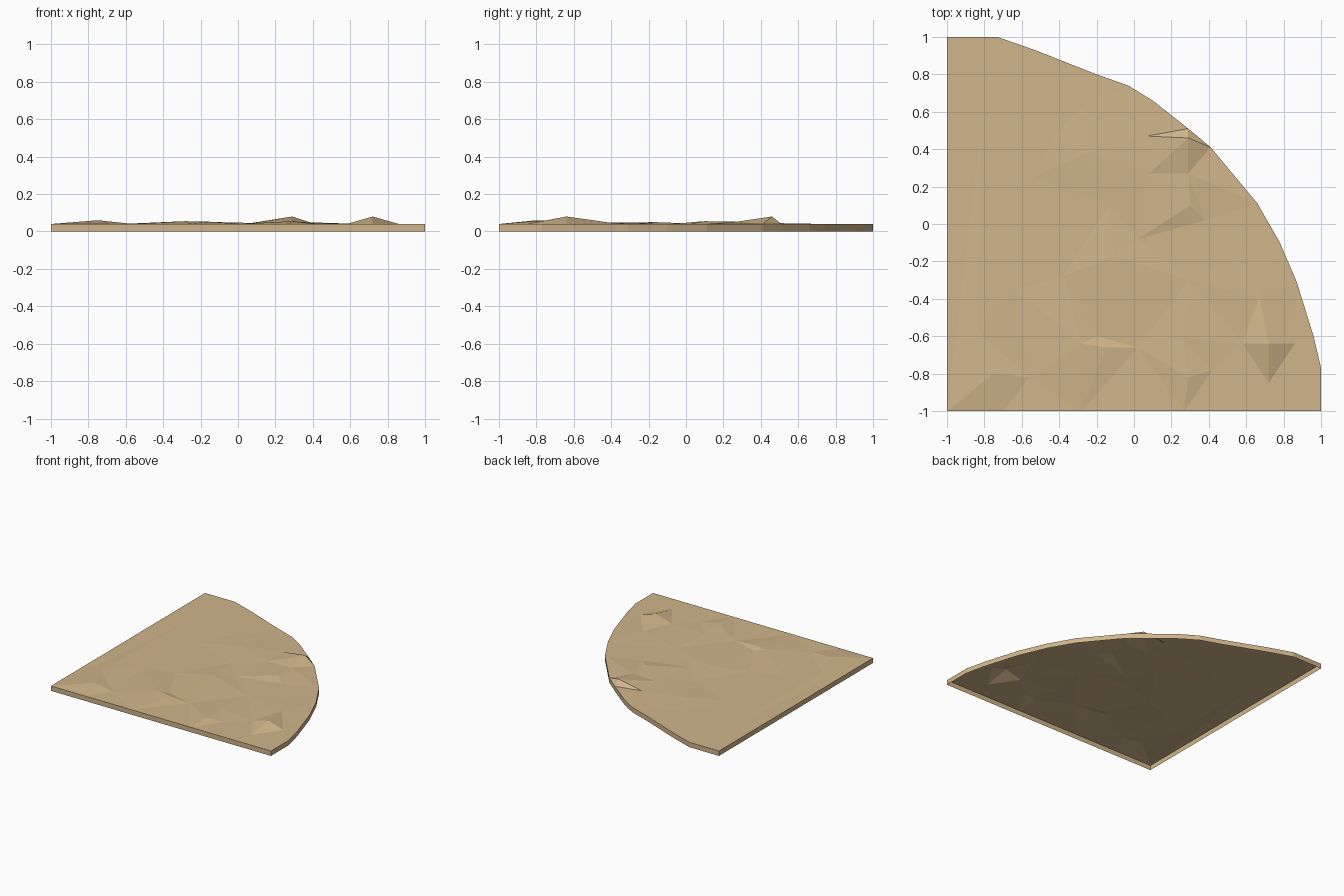
import bpy, bmesh
from mathutils import Vector
from mathutils.geometry import delaunay_2d_cdt

if "Cube" in bpy.data.objects:
    bpy.data.objects.remove(bpy.data.objects["Cube"])

BASE = 0.04

# Outline of the quarter-round tile, counter-clockwise
rim = [(-1, -1), (-.7, -1), (-.28, -1), (.27, -1), (.6, -1), (1, -1), (1, -.77), (.96, -.6),
       (.87, -.31), (.78, -.1), (.66, .11), (.41, .41), (.29, .51), (.1, .66),
       (-.03, .74), (-.2, .8), (-.53, .93), (-.73, 1), (-1, 1)]

# Bumps above the base level
bumps = [(.29, .46, .08), (.72, -.64, .08), (-.75, -.8, .06), (-.28, -.64, .055),
         (-.15, -.66, .052), (.29, -.82, .055), (.26, -.61, .048), (.3, .1, .055),
         (.29, .27, .052), (-.11, -.17, .05), (-.84, -.57, .05), (.67, -.39, .045),
         (-.25, .38, .046), (.08, .27, .045), (.07, .47, .045)]

# Low ground between the bumps
low = [(-.82, .48), (-.9, .76), (-.25, .65), (-.45, .45), (-.54, .25), (-.13, .1),
       (.02, -.08), (.38, .02), (-.38, -.28), (-.2, -.6), (.02, -.66), (.42, -.78),
       (-.56, -.82), (-.63, -.35), (.58, -.64), (.86, -.64), (.72, -.85),
       (.55, -.18), (.3, -.3)]

pts = [(x, y, BASE) for x, y in rim] + bumps + [(x, y, BASE) for x, y in low]
n = len(rim)
border = [(i, (i + 1) % n) for i in range(n)]
co, _, tris, orig, _, _ = delaunay_2d_cdt(
    [Vector(p[:2]) for p in pts], border, [], 1, 1e-5)

# Faceted ground surface
bm = bmesh.new()
verts = [bm.verts.new((c.x, c.y, pts[o[0]][2])) for c, o in zip(co, orig)]
for t in tris:
    f = bm.faces.new([verts[i] for i in t])
    f.normal_update()
    if f.normal.z < 0:
        f.normal_flip()

# Skirt wall down to the floor, open underneath
lower = [bm.verts.new((x, y, 0)) for x, y in rim]
upper = {o: verts[i] for i, src in enumerate(orig) for o in src}
for a, b in border:
    bm.faces.new((lower[a], lower[b], upper[b], upper[a]))

mesh = bpy.data.meshes.new("sand_tile")
bm.to_mesh(mesh)
bm.free()
sand = bpy.data.materials.new("sand")
sand.diffuse_color = (.63, .46, .255, 1)
sand.use_nodes = True
sand.node_tree.nodes["Principled BSDF"].inputs["Base Color"].default_value = sand.diffuse_color
mesh.materials.append(sand)
bpy.context.collection.objects.link(bpy.data.objects.new("sand_tile", mesh))
